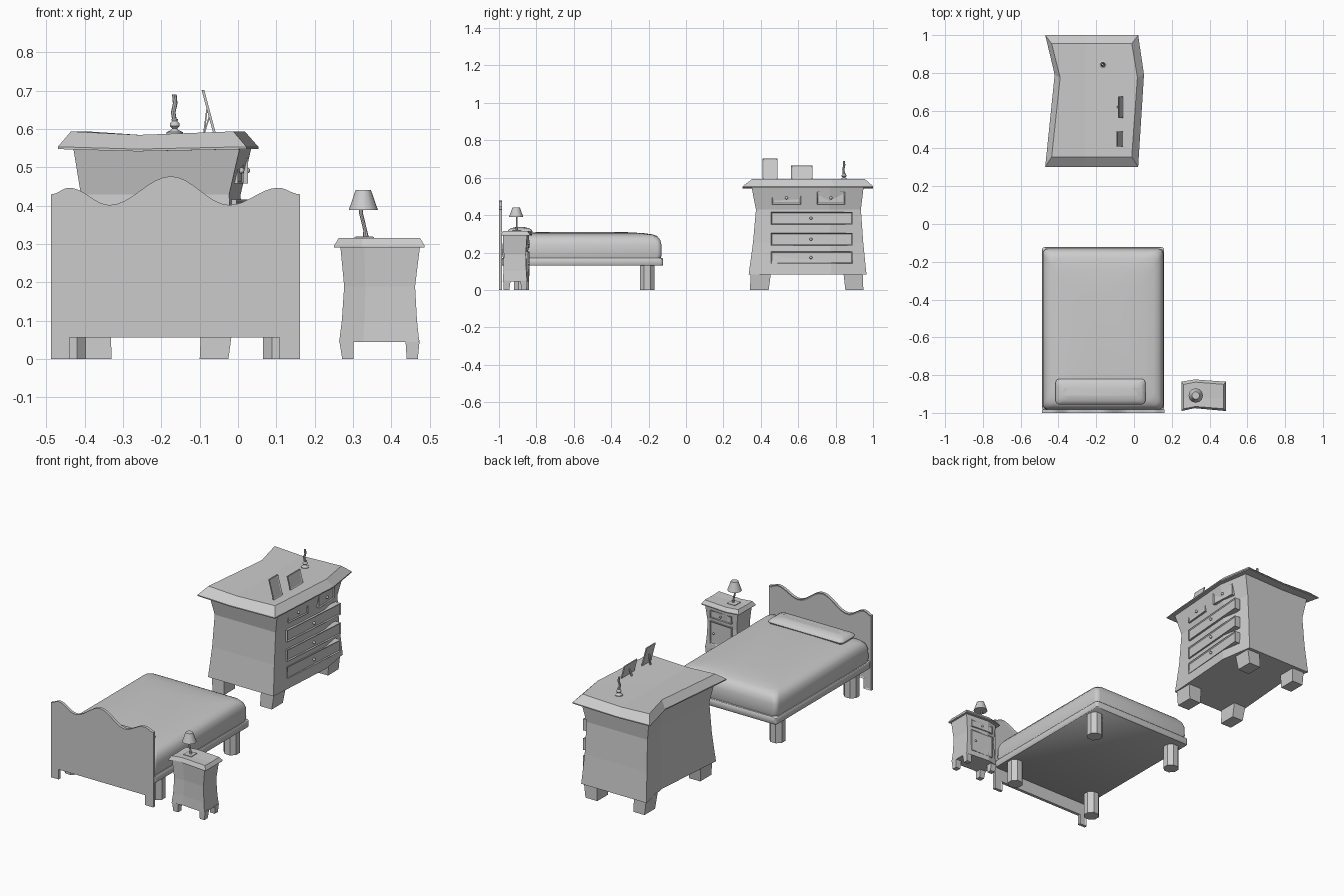
import bpy, bmesh, math
from mathutils import Vector

if "Cube" in bpy.data.objects:
    bpy.data.objects.remove(bpy.data.objects["Cube"])


def finish(name, bm, smooth=False):
    bmesh.ops.recalc_face_normals(bm, faces=bm.faces[:])
    me = bpy.data.meshes.new(name)
    bm.to_mesh(me)
    bm.free()
    ob = bpy.data.objects.new(name, me)
    bpy.context.collection.objects.link(ob)
    if smooth:
        bpy.ops.object.select_all(action='DESELECT')
        ob.select_set(True)
        bpy.context.view_layer.objects.active = ob
        bpy.ops.object.shade_smooth_by_angle(angle=math.radians(40))
    return ob


def loft(name, rings, smooth=False, centre_top=False):
    """Skin a stack of equal-length point rings and cap both ends."""
    bm = bmesh.new()
    vs = [[bm.verts.new(p) for p in r] for r in rings]
    n = len(vs[0])
    for a, b in zip(vs, vs[1:]):
        for i in range(n):
            bm.faces.new((a[i], a[(i + 1) % n], b[(i + 1) % n], b[i]))
    bm.faces.new(vs[0])
    if centre_top:
        t = vs[-1]
        c = bm.verts.new((t[3].co + t[7].co) / 2)
        for i in (1, 3, 5, 7):
            bm.faces.new((t[i], t[(i + 1) % 8], t[(i + 2) % 8], c))
    else:
        bm.faces.new(vs[-1])
    return finish(name, bm, smooth)


def circle(c, r, n, z, turn=0.0):
    return [(c[0] + r * math.cos(turn + 2 * math.pi * i / n),
             c[1] + r * math.sin(turn + 2 * math.pi * i / n), z) for i in range(n)]


def rounded_rect(x0, x1, y0, y1, r, z, k=5):
    pts = []
    for q, (cx, cy) in enumerate(((x1 - r, y1 - r), (x0 + r, y1 - r), (x0 + r, y0 + r), (x1 - r, y0 + r))):
        for i in range(k):
            a = math.pi / 2 * (q + i / (k - 1))
            pts.append((cx + r * math.cos(a), cy + r * math.sin(a), z))
    return pts


def cushion(name, x0, x1, y0, y1, r, levels):
    return loft(name, [rounded_rect(x0 + d, x1 - d, y0 + d, y1 - d, r + d * 0.5, z) for d, z in levels], True)


# cabinets work in u (width), v (depth), z; these maps turn them to face +y or +x
def face_y(u, v, z):
    return Vector((u, v, z))


def face_x(u, v, z):
    return Vector((v, u, z))


def cabinet(name, m, kink, levels):
    """Levels are (z, u0, u1, back, front, back bow, front bow, sag)."""
    rings = []
    for z, u0, u1, b, f, bb, fb, sag in levels:
        k = u0 + (u1 - u0) * kink
        c = b + (f - b) * 0.4
        rings.append([m(u0, b, z), m(k, b + bb, z), m(u1, b, z), m(u1, c + bb * .2, z - sag),
                      m(u1, f, z), m(k, f + fb, z), m(u0, f, z), m(u0, c + bb * .2, z - sag)])
    # order so that entries 3 and 7 become the sagging kink line ends
    return loft(name, rings, centre_top=True)


def panel(name, m, u0, u1, z0, z1, v0, v1, depth=0.035, rim=0.008, dip=0.005):
    """Drawer front with a sunk centre; v0 and v1 are the front depths at u0 and u1."""
    bm = bmesh.new()
    f = [bm.verts.new(m(*p)) for p in ((u0, v0, z0), (u1, v1, z0), (u1, v1, z1), (u0, v0, z1))]
    b = [bm.verts.new(m(*p)) for p in ((u0, v0 - depth, z0), (u1, v1 - depth, z0),
                                       (u1, v1 - depth, z1), (u0, v0 - depth, z1))]
    front = bm.faces.new(f)
    bm.faces.new(b[::-1])
    for i in range(4):
        bm.faces.new((f[i], b[i], b[(i + 1) % 4], f[(i + 1) % 4]))
    bmesh.ops.recalc_face_normals(bm, faces=bm.faces[:])
    bmesh.ops.inset_region(bm, faces=[front], thickness=rim, depth=-dip)
    return finish(name, bm)


def knob(name, p, r):
    bm = bmesh.new()
    bmesh.ops.create_icosphere(bm, subdivisions=2, radius=r)
    bmesh.ops.translate(bm, verts=bm.verts[:], vec=p)
    return finish(name, bm, True)


def foot(name, x0, x1, y0, y1, z, dx, dy):
    """Four-sided foot; the top is moved by dx, dy and a bit wider."""
    w = 0.004
    lo = [(x0, y0, 0), (x1, y0, 0), (x1, y1, 0), (x0, y1, 0)]
    hi = [(x0 - w + dx, y0 - w + dy, z), (x1 + w + dx, y0 - w + dy, z),
          (x1 + w + dx, y1 + w + dy, z), (x0 - w + dx, y1 + w + dy, z)]
    return loft(name, [lo, hi])


# ---- bed: headboard with wavy top and sunk inner panel
keys = [(.162, .43), (.105, .447), (-.022, .402), (-.175, .477), (-.335, .402), (-.44, .447), (-.488, .43)]
outline = [(-.488, 0), (-.44, 0), (-.44, .057), (.108, .057), (.108, 0), (.162, 0)]
for (xa, za), (xb, zb) in zip(keys, keys[1:]):
    for i in range(8):
        t = i / 8
        outline.append((xa + (xb - xa) * t, za + (zb - za) * (1 - math.cos(math.pi * t)) / 2))
outline.append(keys[-1])
bm = bmesh.new()
face = bm.faces.new([bm.verts.new((x, -1.0, z)) for x, z in outline])
ext = bmesh.ops.extrude_face_region(bm, geom=[face])['geom']
bmesh.ops.translate(bm, verts=[g for g in ext if isinstance(g, bmesh.types.BMVert)], vec=(0, .017, 0))
bmesh.ops.recalc_face_normals(bm, faces=bm.faces[:])
inner = max(bm.faces, key=lambda f: f.calc_center_median().y)
bmesh.ops.inset_region(bm, faces=[inner], thickness=.01, depth=-.004)
finish("headboard", bm)

# ---- bed: frame, mattress, pillow, legs
cushion("bed_frame", -.487, .16, -.985, -.122, .015, [(.003, .13), (0, .134), (0, .166), (.003, .17)])
cushion("mattress", -.483, .156, -.983, -.13, .025,
        [(.005, .168), (0, .19), (.001, .24), (.008, .268), (.024, .288), (.05, .297), (.1, .304), (.19, .309)])
cushion("pillow", -.415, .06, -.955, -.82, .02,
        [(.03, .292), (.004, .302), (0, .312), (.006, .322), (.02, .33), (.045, .336)])
for i, x in enumerate((-.436, .105)):
    for j, y in enumerate((-.88, -.207)):
        loft(f"bed_leg_{i}{j}", [circle((x, y), .043, 8, z, math.pi / 8) for z in (0, .135)])

# ---- dresser: flared, bowed body and overhanging top
cabinet("dresser_body", face_x, .7, [
    (.082, .335, .965, -.425, -.01, .035, .03, 0), (.25, .358, .948, -.415, -.02, .035, .03, 0),
    (.43, .374, .935, -.41, -.023, .035, .03, 0), (.552, .35, .95, -.43, .005, .035, .03, 0)])
cabinet("dresser_top", face_x, .7, [
    (.548, .303, 1.0, -.47, .022, .05, .031, .006), (.554, .303, 1.0, -.47, .022, .05, .031, .006),
    (.594, .355, .955, -.436, -.012, .045, .03, .009)])
for i, (x0, x1, dx) in enumerate(((-.40, -.33, -.006), (-.10, -.025, .008))):
    for j, (y0, y1, dy) in enumerate(((.342, .442, .008), (.852, .948, -.006))):
        foot(f"dresser_foot_{i}{j}", x0, x1, y0, y1, .09, dx, dy)

# ---- dresser drawers and knobs
for i, (u0, u1, v0, v1) in enumerate(((.46, .615, .0, .014), (.70, .85, .026, .018))):
    panel(f"small_drawer_{i}", face_x, u0, u1, .458, .525, v0, v1)
    knob(f"small_drawer_knob_{i}", ((v0 + v1) / 2 + .002, (u0 + u1) / 2, .492), .008)
for i, z in enumerate((.14, .238, .35)):
    panel(f"long_drawer_{i}", face_x, .455, .89, z, z + .066, -.004, .03)
    knob(f"long_drawer_knob_{i}", (.016, .668, z + .033), .008)

# ---- picture frames leaning back on struts
for i, (y0, y1, h) in enumerate(((.41, .49, .112), (.562, .676, .075))):
    lean = -.03 * h / .112

    def tilt(u, v, z, lean=lean, h=h):
        return Vector((v + lean * (z - .59) / h, u, z))
    panel(f"picture_frame_{i}", tilt, y0, y1, .59, .59 + h, -.058, -.058, .007, .009, .003)
    yc = (y0 + y1) / 2
    loft(f"frame_strut_{i}", [[(x + a, yc + b, z) for a, b in ((-.002, -.006), (.002, -.006), (.002, .006), (-.002, .006))]
                              for x, z in ((-.089, .588), (-.063 + lean * .6, .59 + h * .55))])

# ---- candlestick and bent candle
cx, cy = -.165, .845
loft("candlestick", [circle((cx, cy), r, 12, z) for r, z in
                     ((.021, .586), (.021, .592), (.009, .598), (.007, .602), (.013, .608), (.013, .614), (.007, .621), (.009, .626))], True)
loft("candle", [circle((cx + d, cy + d), .006, 8, z) for d, z in ((0, .62), (-.004, .643), (.001, .667), (-.001, .69))], True)

# ---- nightstand: same style, facing +y
cabinet("nightstand_body", face_y, .3, [
    (.045, .264, .473, -.98, -.85, .01, .012, 0), (.10, .271, .467, -.976, -.854, .01, .012, 0),
    (.19, .277, .462, -.974, -.857, .01, .012, 0), (.295, .267, .475, -.98, -.85, .01, .012, 0)])
cabinet("nightstand_top", face_y, .3, [
    (.291, .251, .487, -.99, -.835, .015, .012, 0), (.296, .251, .487, -.99, -.835, .015, .012, 0),
    (.316, .263, .475, -.978, -.849, .012, .012, .002)])
for i, (x0, x1, dx) in enumerate(((.272, .302, -.004), (.44, .469, .001))):
    for j, (y0, y1, dy) in enumerate(((-.975, -.945, .003), (-.88, -.852, -.002))):
        foot(f"nightstand_foot_{i}{j}", x0, x1, y0, y1, .05, dx, dy)
panel("nightstand_drawer", face_y, .30, .44, .225, .268, -.838, -.846, .025, .006, .003)
panel("nightstand_door", face_y, .30, .44, .075, .205, -.838, -.846, .025, .006, .003)
knob("nightstand_drawer_knob", (.37, -.84, .247), .006)
knob("nightstand_door_knob", (.415, -.842, .14), .006)

# ---- lamp: square base, bent stem, tapered shade
loft("lamp_base", [circle((.33, -.905), r, 4, z, math.pi / 4) for r, z in ((.036, .308), (.036, .318), (.03, .32))])
loft("lamp_stem", [circle((x, -.905), r, 8, z) for x, r, z in
                   ((.334, .008, .316), (.332, .005, .335), (.326, .005, .36), (.321, .005, .38), (.321, .005, .41))], True)
loft("lamp_shade", [circle((.327, -.908), r, 12, z) for r, z in ((.038, .389), (.02, .441))], True)
